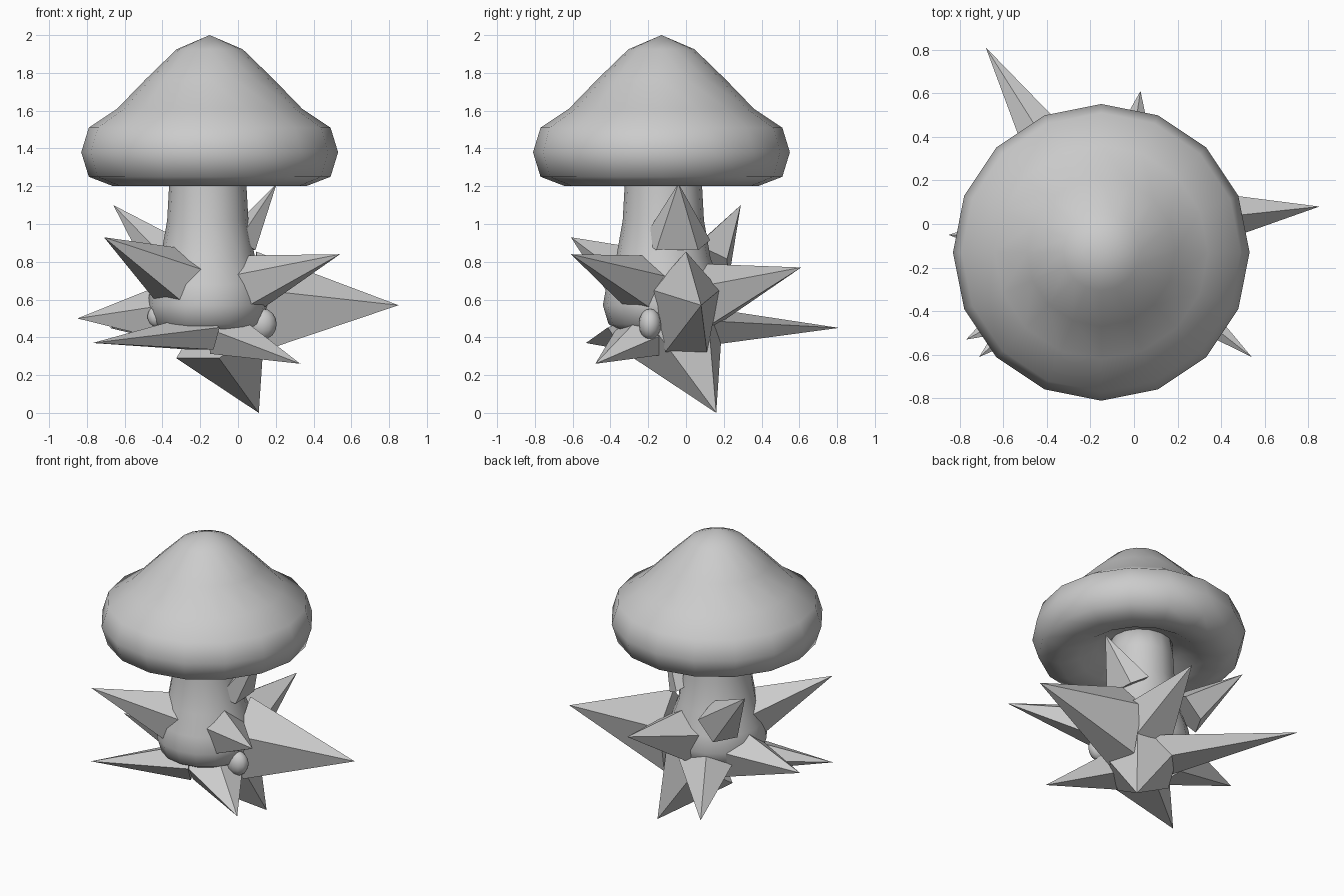
import bpy, bmesh
from math import cos, sin, pi
from mathutils import Vector

if "Cube" in bpy.data.objects:
    bpy.data.objects.remove(bpy.data.objects["Cube"])


def finish(name, bm, smooth):
    bmesh.ops.recalc_face_normals(bm, faces=bm.faces)
    for f in bm.faces:
        f.smooth = smooth
    me = bpy.data.meshes.new(name)
    bm.to_mesh(me)
    bm.free()
    ob = bpy.data.objects.new(name, me)
    bpy.context.collection.objects.link(ob)
    return ob


def lathe(name, profile, cx, cy, n=16):
    """Revolve (radius, height) points; radius 0 makes a pole."""
    bm = bmesh.new()
    rings = []
    for r, z in profile:
        if r == 0:
            rings.append([bm.verts.new((cx, cy, z))] * n)
        else:
            rings.append([bm.verts.new((cx + r * cos(2 * pi * i / n),
                                        cy + r * sin(2 * pi * i / n), z)) for i in range(n)])
    for a, b in zip(rings, rings[1:]):
        for i in range(n):
            j = (i + 1) % n
            bm.faces.new(list(dict.fromkeys((a[i], a[j], b[j], b[i]))))
    return finish(name, bm, True)


def spike(name, tip, base, half_w, half_h, n=5):
    """Flat-faced pyramid from a base centre to a tip."""
    tip, base = Vector(tip), Vector(base)
    d = (tip - base).normalized()
    side = d.cross(Vector((0, 0, 1))).normalized()
    up = side.cross(d)
    bm = bmesh.new()
    ring = [bm.verts.new(base + side * half_w * sin(2 * pi * i / n) * 1.05
                         + up * half_h * cos(2 * pi * i / n) * 1.05) for i in range(n)]
    t = bm.verts.new(tip)
    for i in range(n):
        bm.faces.new((ring[i], ring[(i + 1) % n], t))
    bm.faces.new(ring)
    return finish(name, bm, False)


# Cap: pointed dome, rounded rim, hollow underside
lathe("mushroom_cap", [(0, 2.0), (.175, 1.925), (.34, 1.765), (.49, 1.61), (.64, 1.51),
                       (.68, 1.38), (.64, 1.25), (.51, 1.2), (.38, 1.225), (.27, 1.29),
                       (.15, 1.33), (0, 1.34)], -.15, -.13)

# Stem: straight neck with a swollen foot
lathe("mushroom_stem", [(0, 1.34), (.2, 1.33), (.205, 1.2), (.215, 1.02), (.25, .82),
                        (.3, .68), (.32, .57), (.29, .47), (.2, .42), (0, .4)], -.16, -.12)

# Small pebbles showing between the spikes
for i, (x, y, z, r) in enumerate([(.13, -.19, .47, .075), (-.43, -.2, .51, .05)]):
    bm = bmesh.new()
    bmesh.ops.create_uvsphere(bm, u_segments=12, v_segments=8, radius=r)
    for v in bm.verts:
        v.co = (v.co.x + x, v.co.y * .8 + y, v.co.z * 1.1 + z)
    finish(f"pebble_{i + 1}", bm, True)

# Spikes around the foot: tip, base centre, half width, half height
spikes = {
    "left_back_high": ((-.66, .29, 1.10), (-.34, .11, .78), .14, .14),
    "left_front_high": ((-.71, -.61, .93), (-.3, -.25, .70), .18, .17),
    "left": ((-.85, -.05, .50), (-.35, -.06, .52), .18, .17),
    "left_front_low": ((-.77, -.53, .37), (-.2, -.22, .42), .22, .10),
    "right_upright": ((.205, -.04, 1.215), (.02, -.05, .90), .18, .09),
    "right_front_high": ((.54, -.61, .84), (.03, -.21, .67), .14, .16),
    "right": ((.85, .08, .57), (.1, 0, .56), .18, .28),
    "right_front_low": ((.33, -.48, .26), (-.05, -.2, .41), .2, .12),
    "bottom": ((.11, .16, 0), (-.09, -.04, .41), .26, .25),
    "left_back_low": ((-.68, .81, .45), (-.2, .05, .45), .19, .11),
    "back": ((.03, .61, .77), (-.05, .1, .61), .2, .18),
}
for name, args in spikes.items():
    spike("spike_" + name, *args)
